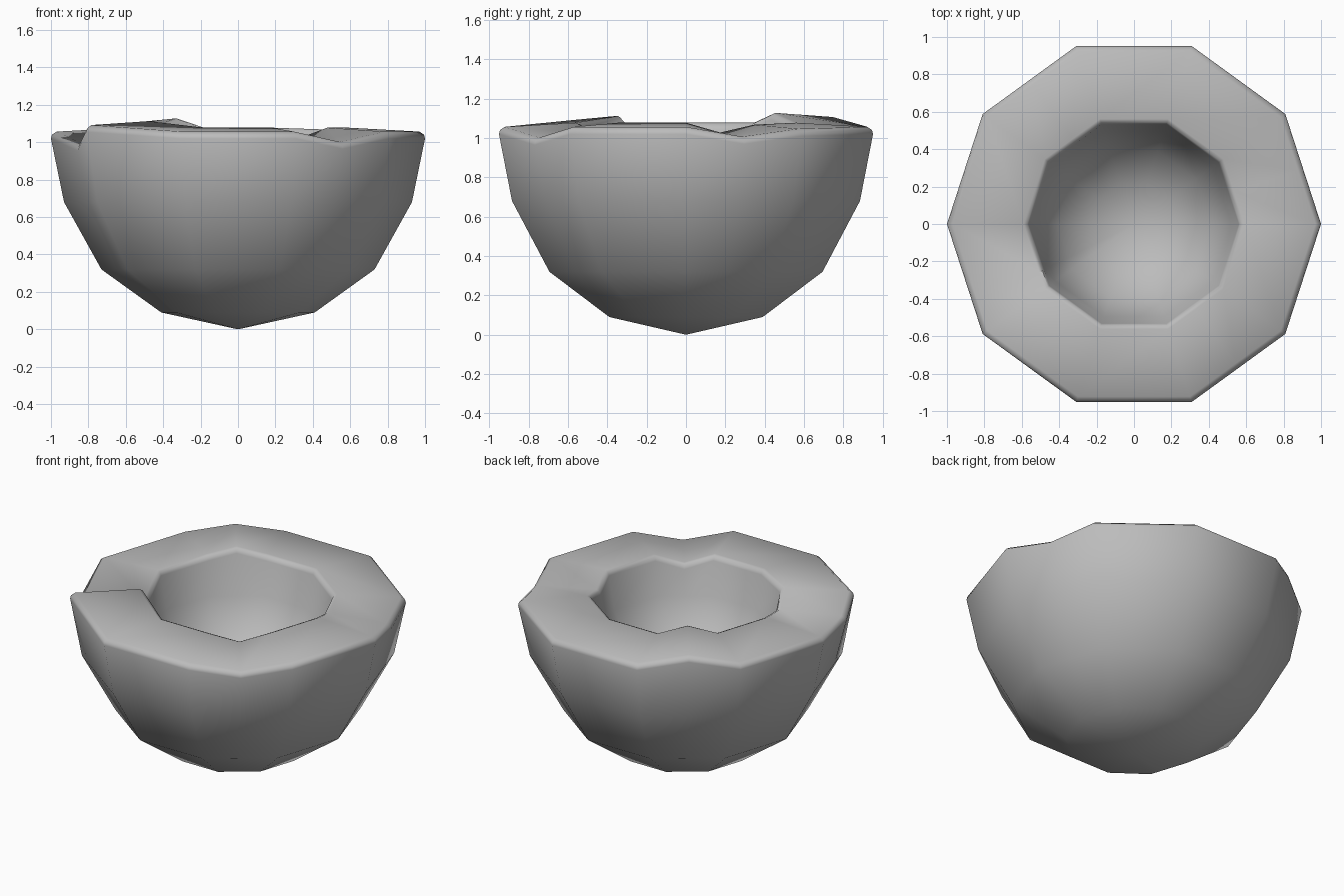
import bpy, bmesh, math

cube = bpy.data.objects.get("Cube")
if cube:
    bpy.data.objects.remove(cube, do_unlink=True)

SIDES = 10

# Rim angles in degrees: the ten corners plus the chips and the raised peak
CHIPS = {18: -0.05, 36: -0.01, 126: 0.05, 207: -0.065, 216: 0.035, 306: -0.055}
ANGLES = sorted(set(range(0, 360, 36)) | set(CHIPS))

# Profile from outside pole to inside pole: radius, height, share of rim offset
PROFILE = [(0.41, 0.09, 0), (0.73, 0.32, 0), (0.93, 0.68, 0),
           (1.00, 1.02, 1), (0.995, 1.04, 1), (0.97, 1.057, 1),
           (0.59, 1.078, 1), (0.57, 1.07, 1), (0.56, 1.045, 1),
           (0.52, 0.83, 0), (0.41, 0.63, 0), (0.23, 0.50, 0)]
INNER_POLE = 0.45


def flat_radius(angle):
    """Distance factor that keeps extra points on the straight polygon side."""
    step = 360 / SIDES
    return math.cos(math.radians(step / 2)) / math.cos(math.radians(angle % step - step / 2))


bm = bmesh.new()
rings = []
for radius, height, share in PROFILE:
    ring = []
    for a in ANGLES:
        r, t = radius * flat_radius(a), math.radians(a)
        ring.append(bm.verts.new((r * math.cos(t), r * math.sin(t),
                                  height + share * CHIPS.get(a, 0))))
    rings.append(ring)

# Wall, rim and cavity
n = len(ANGLES)
for low, high in zip(rings, rings[1:]):
    for i in range(n):
        j = (i + 1) % n
        bm.faces.new((low[i], low[j], high[j], high[i]))

# Close both poles
for ring, z in ((rings[0], 0.0), (rings[-1], INNER_POLE)):
    pole = bm.verts.new((0, 0, z))
    for i in range(n):
        bm.faces.new((ring[i], ring[(i + 1) % n], pole))
bmesh.ops.recalc_face_normals(bm, faces=bm.faces)

mesh = bpy.data.meshes.new("bowl")
bm.to_mesh(mesh)
bm.free()
bowl = bpy.data.objects.new("bowl", mesh)
bpy.context.collection.objects.link(bowl)

# Stone grey
grey = bpy.data.materials.new("stone_grey")
grey.use_nodes = True
color = (0.5, 0.5, 0.5, 1)
grey.diffuse_color = color
grey.node_tree.nodes["Principled BSDF"].inputs["Base Color"].default_value = color
mesh.materials.append(grey)

# Smooth the whole shell
bpy.ops.object.select_all(action="DESELECT")
bowl.select_set(True)
bpy.context.view_layer.objects.active = bowl
bpy.ops.object.shade_smooth_by_angle(angle=math.radians(50))
